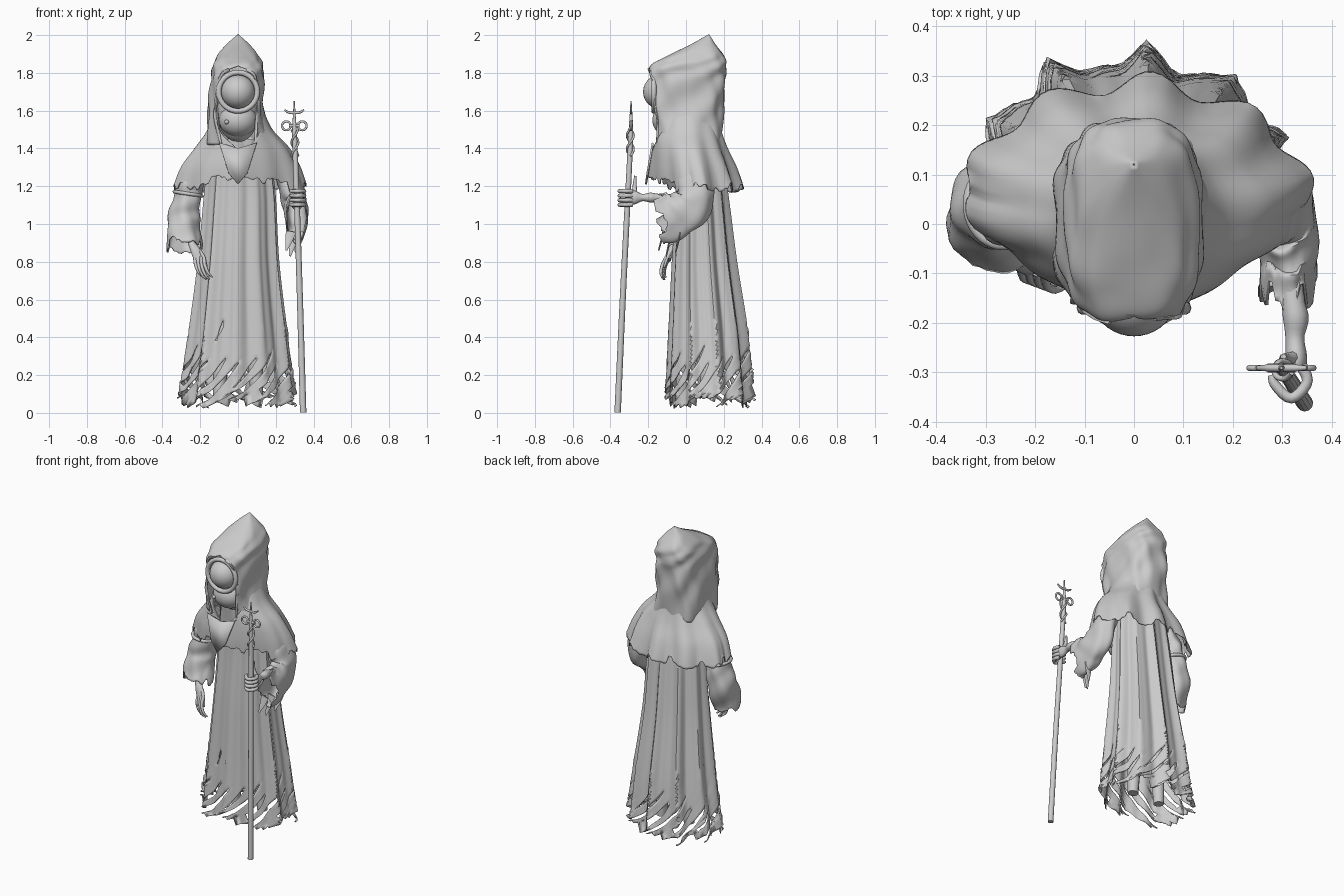
import bpy, bmesh, math, random
from mathutils import Vector

random.seed(4)
cube = bpy.data.objects.get("Cube")
if cube:
    bpy.data.objects.remove(cube)

grey = bpy.data.materials.new("plain_grey")
grey.use_nodes = True
tone = (0.6, 0.6, 0.6, 1)
grey.diffuse_color = tone
grey.node_tree.nodes["Principled BSDF"].inputs["Base Color"].default_value = tone


def finish(obj, angle=50):
    obj.data.materials.clear()
    obj.data.materials.append(grey)
    bpy.ops.object.select_all(action='DESELECT')
    obj.select_set(True)
    bpy.context.view_layer.objects.active = obj
    bpy.ops.object.shade_smooth_by_angle(angle=math.radians(angle))
    return obj


def make(name, verts, faces, thick=0):
    mesh = bpy.data.meshes.new(name)
    mesh.from_pydata(verts, [], faces)
    bm = bmesh.new()
    bm.from_mesh(mesh)
    bmesh.ops.remove_doubles(bm, verts=bm.verts, dist=0.0001)
    bmesh.ops.recalc_face_normals(bm, faces=bm.faces)
    bm.to_mesh(mesh)
    bm.free()
    obj = bpy.data.objects.new(name, mesh)
    bpy.context.collection.objects.link(obj)
    finish(obj)
    if thick:
        mod = obj.modifiers.new("cloth_thickness", 'SOLIDIFY')
        mod.thickness, mod.offset = thick, 0
    return obj


def smooth_path(keys, t):
    """Smooth interpolation through rows of numbers, t from 0 to 1."""
    n = len(keys) - 1
    i = min(int(t * n), n - 1)
    f = t * n - i
    a, b, c, d = (keys[max(0, min(n, i + k))] for k in (-1, 0, 1, 2))
    return [q + 0.5 * f * (r - p + f * (2 * p - 5 * q + 4 * r - s + f * (3 * (q - r) + s - p)))
            for p, q, r, s in zip(a, b, c, d)]


def drape(name, keys, cols, rows, fold, hem, power=1.0, shear=0.0, slits=()):
    """Cloth hung from rows of (z, cx, cy, rx, ry, fold depth, front gap in degrees)."""
    verts, faces, holes = [], [], set()
    for j in range(rows + 1):
        t = j / rows
        z, cx, cy, rx, ry, amp, gap = smooth_path(keys, t)
        gap = math.radians(max(gap, 0))
        step = (math.tau - 2 * gap) / cols
        turn = shear * (max(0, t - 0.7) / 0.3) ** 1.3
        for i in range(cols + 1):
            k = float(i)
            for c, t0, t1 in slits:
                if t0 <= t <= t1 and i in (c, c + 1):
                    f = (t - t0) / (t1 - t0)
                    w = math.sin(math.pi * f * (0.5 if t1 >= 1 else 1))
                    k = c + 0.5 + (i - c - 0.5) * max(1.6 * w, 0.1)
                    if i == c and j < rows:
                        holes.add((i, j))
            th = -math.pi / 2 + gap + k * step - turn
            co, si = math.cos(th), math.sin(th)
            d = amp * fold(th, t)
            x = cx + math.copysign(abs(co) ** power, co) * (rx + d)
            y = cy + math.copysign(abs(si) ** power, si) * (ry + d)
            verts.append((x, y, z + hem(i % cols, th) * t ** 7))
    w = cols + 1
    for j in range(rows):
        for i in range(cols):
            if (i, j) not in holes:
                faces.append((j * w + i, j * w + i + 1, j * w + w + i + 1, j * w + w + i))
    make(name, verts, faces, 0.006)
    return verts


def sweep(name, keys, sides=12, rows=16, ref=(1, 0, 0), wrinkle=0.0, fray=0.0, thick=0):
    """Tube through (x, y, z, radius, second radius); open cloth when thick is set."""
    keys = [k if len(k) == 5 else (*k, k[3]) for k in keys]
    ref, verts, faces = Vector(ref), [], []
    jag = [random.uniform(-fray, fray) for _ in range(sides // 2)]
    for j in range(rows + 1):
        t = j / rows
        p = smooth_path(keys, t)
        ahead = Vector(smooth_path(keys, min(1, t + 0.02))[:3])
        behind = Vector(smooth_path(keys, max(0, t - 0.02))[:3])
        tan = (ahead - behind).normalized()
        a = (ref - tan * ref.dot(tan)).normalized()
        b = tan.cross(a)
        for i in range(sides):
            th = math.tau * i / sides
            m = 1 + wrinkle * (math.sin(5 * th + 9 * t) + math.sin(2 * th - 25 * t)) / 2
            verts.append(Vector(p[:3]) + a * math.cos(th) * p[3] * m
                         + b * math.sin(th) * p[4] * m + tan * jag[i // 2] * t ** 6)
    for j in range(rows):
        for i in range(sides):
            k = (i + 1) % sides
            faces.append((j * sides + i, j * sides + k, (j + 1) * sides + k, (j + 1) * sides + i))
    if not thick:
        faces += [tuple(range(sides)), tuple(range(rows * sides, (rows + 1) * sides))]
    return make(name, verts, faces, thick)


def ball(name, loc, scale):
    bpy.ops.mesh.primitive_uv_sphere_add(segments=40, ring_count=24, radius=1, location=loc)
    obj = bpy.context.object
    obj.name, obj.scale = name, scale
    return finish(obj)


def ring(name, loc, major, minor, rot=(math.pi / 2, 0, 0), scale=(1, 1, 1)):
    bpy.ops.mesh.primitive_torus_add(major_segments=40, minor_segments=10, location=loc,
                                     rotation=rot, major_radius=major, minor_radius=minor)
    obj = bpy.context.object
    obj.name, obj.scale = name, scale
    return finish(obj)


# Pleated robe with diagonal slashes and a ragged hem
def pleats(th, t):
    a = th - math.radians(85)
    return (0.8 + 0.2 * math.sin(th)) * (1 - 2 * abs(math.sin(5 * a)) ** 0.8) + 0.25 * math.cos(17 * a + 1)


strips = [random.uniform(-0.03, 0.035) for _ in range(40)]
slits = []
for c in range(2, 118, 6):
    top = random.uniform(0.77, 0.86)
    slits.append((c, top, 1.0 if c % 4 == 0 else top + random.uniform(0.09, 0.13)))
slits += [(113, 0.69, 0.75)]
drape("robe", [(1.45, 0, .05, .14, .11, .006, 0), (1.2, .01, .08, .18, .125, .012, 0),
               (.8, .003, .093, .208, .16, .018, 0), (.4, 0, .113, .256, .198, .024, 0),
               (.05, -.005, .12, .306, .224, .028, 0)],
      120, 72, pleats, lambda i, th: strips[i // 3] + 0.008 * (i % 3), shear=1.25, slits=slits)


# Shoulder cape, folded at the back and drawn in beside the front panel
def cape_folds(th, t):
    tuck = 2.1 * max(0, -math.sin(th)) * abs(math.cos(th)) * 2
    return (0.55 + 0.45 * math.sin(th)) * math.cos(10 * (th - 1.48)) - tuck


cape_jag = [random.uniform(-0.035, 0.02) for _ in range(60)]
drape("shoulder_cape", [(1.62, 0, .02, .125, .145, 0, 60), (1.5, .01, .005, .17, .175, .004, 42),
                        (1.4, .02, .015, .25, .195, .01, 8), (1.3, .01, .03, .315, .222, .017, 0),
                        (1.2, .005, .045, .35, .24, .022, 0)],
      120, 32, cape_folds, lambda i, th: cape_jag[i // 2] + 0.07 * max(0, -math.sin(th)) ** 4, power=1.06)
make("collar_flap", [(-.1, -.176, 1.43), (0, -.178, 1.4), (.1, -.176, 1.43), (.05, -.204, 1.27),
                     (0, -.212, 1.21), (-.05, -.204, 1.27)], [(0, 1, 4, 5), (1, 2, 3, 4)], 0.01)

# Pointed hood with a brow over the face opening and a rolled rim
hood_rows = 60
hv = drape("hood", [(2, 0, .12, .002, .002, 0, 0), (1.95, 0, .092, .058, .062, 0, 0),
                    (1.9, 0, .06, .1, .132, .002, 0), (1.865, 0, .032, .12, .175, .003, 0),
                    (1.835, 0, .012, .13, .198, .003, 0), (1.8, -.002, .004, .134, .202, .004, 26),
                    (1.75, -.004, .002, .137, .202, .005, 39), (1.66, -.01, .002, .14, .198, .006, 43),
                    (1.56, -.01, .004, .148, .185, .006, 40), (1.42, 0, .01, .165, .172, .005, 25)],
           96, hood_rows, lambda th, t: math.sin(5 * th + 22 * t) + 0.6 * math.sin(9 * th - 13 * t),
           lambda i, th: 0, power=0.7)
for side, col in (("right", 0), ("left", 96)):
    edge = [(*hv[j * 97 + col], 0.008) for j in range(hood_rows // 2, hood_rows + 1, 3)]
    sweep(side + "_hood_rim", edge, 8, 30, ref=(0, 1, 0), wrinkle=0.3)

# Masked face: round lens, frame, jaw and small stud
ball("head", (0, -.03, 1.6), (.11, .12, .17))
ball("lens", (0, -.137, 1.7), (.09, .09, .09))
ring("lens_frame", (0, -.17, 1.7), .102, .014)
ball("mask_jaw", (0, -.088, 1.55), (.1, .09, .088))
ball("mask_stud", (-.06, -.162, 1.54), (.012, .014, .012))

# Sleeves
sweep("right_sleeve", [(-.2, .04, 1.33, .04, .06), (-.24, .04, 1.24, .062, .08), (-.265, .04, 1.14, .068, .08),
                       (-.288, .035, 1.02, .082, .088), (-.285, -.01, .89, .09, .088)],
      40, 36, wrinkle=.09, fray=.03, thick=.006)
ring("right_sleeve_band", (-.264, .04, 1.16), .073, .01, (0, .15, 0), (1, 1.12, 1))
sweep("left_sleeve", [(.22, .05, 1.33, .04, .06), (.27, .05, 1.23, .062, .085), (.3, .04, 1.11, .062, .1),
                      (.31, -.045, 1.045, .058, .12), (.31, -.13, 1.03, .052, .132)],
      40, 36, wrinkle=.09, fray=.03, thick=.006)
for x, y, drop in ((.33, -.03, .1), (.3, -.08, .12), (.28, -.12, .09)):
    sweep("sleeve_tatter", [(x, y, .96, .026, .006), (x - .01, y - .01, .96 - drop / 2, .02, .005),
                            (x - .025, y - .025, .95 - drop, .005, .004)], 8, 8)

# Right arm and hanging hand
sweep("right_forearm", [(-.275, 0, 1.02, .022), (-.25, -.055, .91, .018), (-.225, -.08, .86, .026, .015),
                        (-.205, -.092, .81, .027, .013)])
for i in range(4):
    x, y, n = -.228 + .016 * i, -.085 - .006 * i, .11 - .012 * abs(i - 1.5)
    sweep("right_finger", [(x, y, .825, .01), (x + .004, y - .022, .825 - n * .45, .009),
                           (x + .022, y - .03, .82 - n * .85, .008), (x + .045, y - .022, .81 - n, .004)], 8, 12)
sweep("right_thumb", [(-.205, -.08, .86, .011), (-.18, -.1, .82, .009), (-.165, -.115, .77, .005)], 8, 10)

# Left arm and gripping hand
sweep("left_forearm", [(.312, .02, 1.1, .028), (.32, -.14, 1.135, .023), (.327, -.19, 1.14, .026),
                       (.325, -.23, 1.14, .019), (.328, -.27, 1.14, .022, .036), (.328, -.295, 1.14, .018, .034)])
for i in range(4):
    z = 1.102 + .024 * i
    sweep("left_finger", [(.338, -.285, z, .012), (.35, -.32, z, .011), (.318, -.352, z, .011),
                          (.285, -.325, z, .01), (.278, -.305, z, .007)], 8, 18, ref=(0, 0, 1))
sweep("left_thumb", [(.325, -.27, 1.16, .013), (.305, -.272, 1.2, .011), (.302, -.268, 1.255, .006)], 8, 10)

# Staff with twisted neck, paired rings and cross
sweep("staff", [(.345, -.362, .002, .017), (.328, -.335, .6, .016), (.311, -.308, 1.14, .015),
                (.3, -.293, 1.46, .013), (.298, -.291, 1.58, .007), (.298, -.291, 1.65, .003)], 12, 30)
for k in (0, math.pi):
    helix = [(.301 + .018 * math.cos(k + s), -.295 + .018 * math.sin(k + s), 1.36 + .023 * s, .006)
             for s in range(7)]
    sweep("staff_twist", helix, 8, 36)
for s in (-1, 1):
    ring("staff_ring", (.298 + s * .042, -.291, 1.52), .023, .006)
sweep("staff_collar", [(.27, -.291, 1.52, .009), (.326, -.291, 1.52, .009)], 8, 4, ref=(0, 1, 0))
sweep("staff_crossbar", [(.246, -.291, 1.605, .004), (.272, -.291, 1.59, .007), (.324, -.291, 1.59, .007),
                         (.35, -.291, 1.605, .004)], 8, 14, ref=(0, 1, 0))

# Legs hidden inside the robe
for s, side in ((-1, "right"), (1, "left")):
    sweep(side + "_leg", [(s * .08, .1, .5, .04), (s * .09, .11, .3, .04), (s * .1, .11, .08, .032)])
